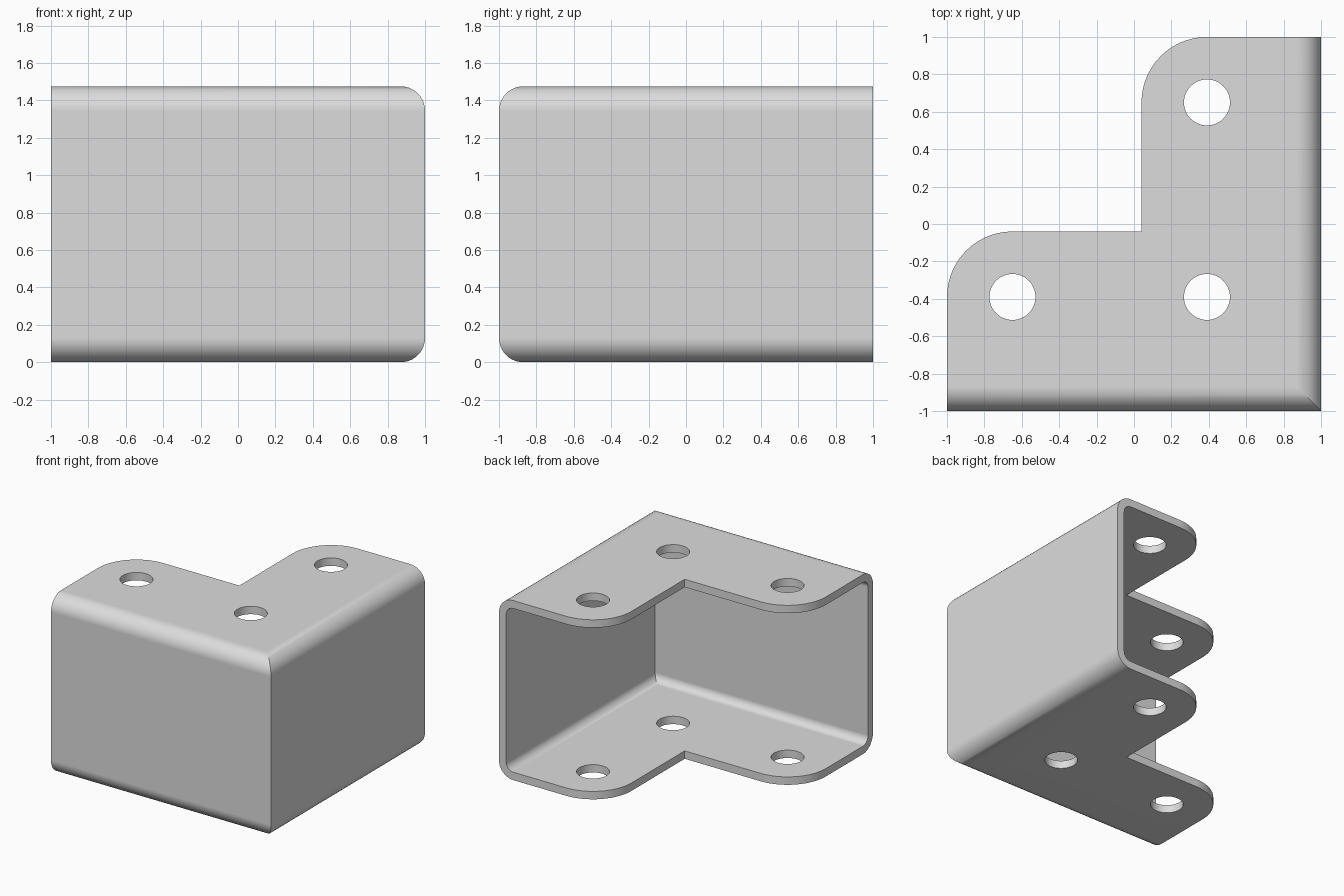
import bpy, bmesh
from math import cos, sin, radians
from mathutils import Matrix

HEIGHT, DEPTH, WALL, BEND = 1.475, 0.96, 0.065, 0.13
TIP_RADIUS, HOLE_RADIUS = 0.35, 0.123
HOLES = [(-0.65, -0.39), (0.39, -0.39), (0.39, 0.65)]

if "Cube" in bpy.data.objects:
    bpy.data.objects.remove(bpy.data.objects["Cube"])


def arc(z, radius, start, end, steps=10):
    """Bend of the sheet as (depth, height) points."""
    angles = [radians(start + (end - start) * i / steps) for i in range(steps + 1)]
    return [(BEND + radius * cos(a), z + radius * sin(a)) for a in angles]


def new_object(name, bm):
    mesh = bpy.data.meshes.new(name)
    bm.to_mesh(mesh)
    bm.free()
    obj = bpy.data.objects.new(name, mesh)
    bpy.context.collection.objects.link(obj)
    return obj


# C-shaped sheet section: depth inward from the outer wall, height
inner = BEND - WALL
section = ([(DEPTH, 0)] + arc(BEND, BEND, 270, 180)
           + arc(HEIGHT - BEND, BEND, 180, 90) + [(DEPTH, HEIGHT), (DEPTH, HEIGHT - WALL)]
           + arc(HEIGHT - BEND, inner, 90, 180)
           + arc(BEND, inner, 180, 270) + [(DEPTH, WALL)])

# Sweep the section along both walls with a mitred corner
bm = bmesh.new()
stations = [
    [bm.verts.new((-1, d - 1, z)) for d, z in section],
    [bm.verts.new((1 - d, d - 1, z)) for d, z in section],
    [bm.verts.new((1 - d, 1, z)) for d, z in section],
]
count = len(section)
for a, b in zip(stations, stations[1:]):
    for i in range(count):
        j = (i + 1) % count
        bm.faces.new((a[i], a[j], b[j], b[i]))
bm.faces.new(stations[0])
bm.faces.new(stations[2])
bmesh.ops.recalc_face_normals(bm, faces=bm.faces[:])

# Round the free flange corners
top = section.index((DEPTH, HEIGHT))
tips = [bm.edges.get((ring[i], ring[j])) for ring in (stations[0], stations[2])
        for i, j in ((0, count - 1), (top, top + 1))]
bmesh.ops.bevel(bm, geom=tips, offset=TIP_RADIUS, segments=14, profile=0.5, affect='EDGES')
bmesh.ops.dissolve_limit(bm, angle_limit=radians(0.1), verts=bm.verts[:], edges=bm.edges[:])
bracket = new_object("corner_bracket", bm)

# Screw holes through both flanges
bm = bmesh.new()
for x, y in HOLES:
    bmesh.ops.create_cone(bm, cap_ends=True, segments=48, radius1=HOLE_RADIUS,
                          radius2=HOLE_RADIUS, depth=HEIGHT * 2,
                          matrix=Matrix.Translation((x, y, HEIGHT / 2)))
cutter = new_object("hole_cutter", bm)
cutter.hide_render = True
cut = bracket.modifiers.new("screw_holes", 'BOOLEAN')
cut.operation, cut.solver, cut.object = 'DIFFERENCE', 'EXACT', cutter
bpy.context.view_layer.objects.active = bracket
bpy.ops.object.modifier_apply(modifier=cut.name)
bpy.data.objects.remove(cutter)

# Smooth bends, crisp cut edges
bracket.data.shade_smooth()
bracket.data.set_sharp_from_angle(angle=radians(30))
weighted = bracket.modifiers.new("flat_face_normals", 'WEIGHTED_NORMAL')
weighted.keep_sharp = True

# Plain grey metal
grey = bpy.data.materials.new("light_grey_metal")
grey.use_nodes = True
colour = (0.72, 0.72, 0.72, 1)
grey.diffuse_color = colour
grey.node_tree.nodes["Principled BSDF"].inputs["Base Color"].default_value = colour
bracket.data.materials.clear()
bracket.data.materials.append(grey)
